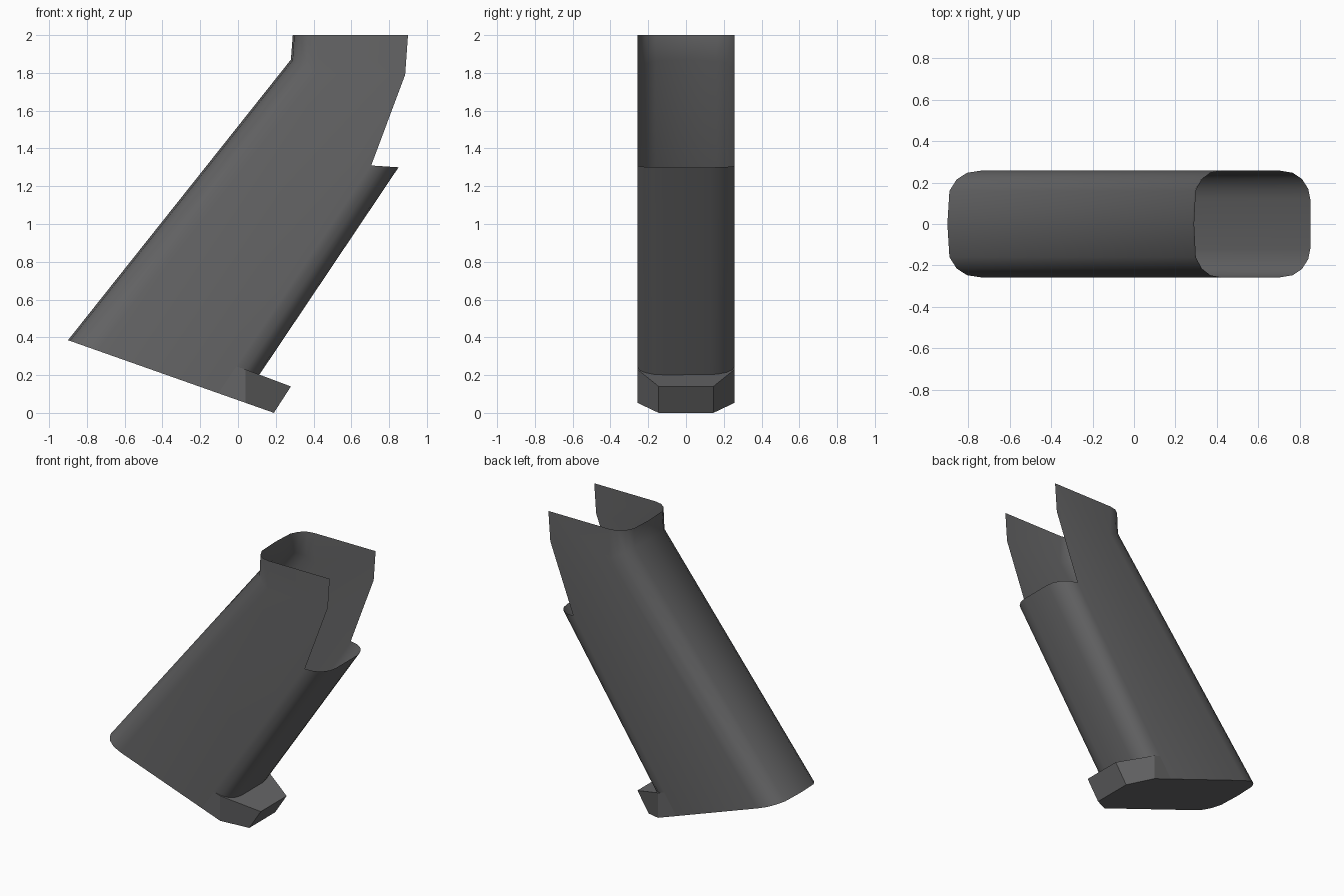
import bpy
import bmesh
import math

cube = bpy.data.objects.get("Cube")
if cube:
    bpy.data.objects.remove(cube)

W = 0.257            # half width
FRONT_SLOPE = 1.49   # lean of the front strap

grey = bpy.data.materials.new("dark grey polymer")
grey.use_nodes = True
colour = (0.13, 0.13, 0.133, 1)
grey.diffuse_color = colour
grey.node_tree.nodes["Principled BSDF"].inputs["Base Color"].default_value = colour

# Rounded edge profiles: (inset along x, half width)
back_profile = [(0, 0), (0.01, 0.16), (0.045, 0.215), (0.095, 0.247), (0.16, W)]
front_profile = [(0, 0), (0, 0.12), (0.01, 0.17), (0.04, 0.217), (0.085, 0.247), (0.145, W)]


def floor_z(x):
    return 0.385 - 0.353 * (x + 0.9)


def mirrored(half):
    """Full chain from a centre-first half chain of (x, y, z)."""
    return [(x, -y, z) for x, y, z in reversed(half[1:])] + half


def skin(bm, rows):
    for low, high in zip(rows, rows[1:]):
        for i in range(len(low) - 1):
            bm.faces.new([bm.verts.new(p) for p in
                          (low[i], low[i + 1], high[i + 1], high[i])])


def finish(name, bm, angle):
    bmesh.ops.remove_doubles(bm, verts=bm.verts, dist=0.0005)
    bmesh.ops.recalc_face_normals(bm, faces=bm.faces)
    mesh = bpy.data.meshes.new(name)
    bm.to_mesh(mesh)
    bm.free()
    mesh.materials.append(grey)
    obj = bpy.data.objects.new(name, mesh)
    bpy.context.collection.objects.link(obj)
    bpy.ops.object.select_all(action="DESELECT")
    obj.select_set(True)
    bpy.context.view_layer.objects.active = obj
    bpy.ops.object.shade_smooth_by_angle(angle=math.radians(angle))


# Rings of the rear strap: floor, kink, open rim
back_low = [(-0.9 + d, y, floor_z(-0.9 + d)) for d, y in back_profile]
back_kink = [(0.28 + d * 0.88, y, 1.87 - 0.5 * d) for d, y in back_profile]
back_rim = [(0.29 + d * 0.82, y, 2.0) for d, y in back_profile]

# Rings of the front strap, which stops below the open throat
front_high = [(0.85 - d, y, 1.30 + 0.067 * d) for d, y in front_profile]
front_low = []
for x, y, z in front_high:
    low_x = x - (z - floor_z(x)) / (FRONT_SLOPE + 0.353)
    front_low.append((low_x, y, floor_z(low_x)))

# Open grip shell
bm = bmesh.new()
skin(bm, [mirrored(row) for row in (back_low, back_kink, back_rim)])
skin(bm, [mirrored(row) for row in (front_low, front_high)])
throat = [(0.9, W, 2.0), (0.885, W, 1.79)]
wall = [back_low[-1], back_kink[-1], back_rim[-1], *throat,
        front_high[-1], front_low[-1]]
for side in (-1, 1):
    bm.faces.new([bm.verts.new((x, side * y, z)) for x, y, z in wall])
finish("grip_shell", bm, 40)

# Base plate with the projecting toe
bm = bmesh.new()
heel = front_low[-1]
shoulder = (heel[0] + 0.095, W, heel[2] + 0.095 * FRONT_SLOPE)
corner_low, corner_high = (0.04, W, floor_z(0.04)), (0.04, W, 0.23)
toe_low, toe_high = (0.19, 0.145, floor_z(0.19)), (0.28, 0.145, 0.14)


def flip(p):
    return (p[0], -p[1], p[2])


def closed(half):
    return half + [flip(p) for p in reversed(half)]


faces = [closed(back_low[1:] + [heel, corner_low, toe_low]),
         closed([shoulder, corner_high, toe_high]),
         closed([toe_low, toe_high])]
for quad in ([heel, corner_low, corner_high, shoulder],
             [corner_low, toe_low, toe_high, corner_high]):
    faces += [quad, [flip(p) for p in quad]]
# Sliver that closes the cap to the middle of the rear strap
faces.append([back_low[1], back_low[0], flip(back_low[1])])
for points in faces:
    bm.faces.new([bm.verts.new(p) for p in points])
finish("base_plate", bm, 20)
